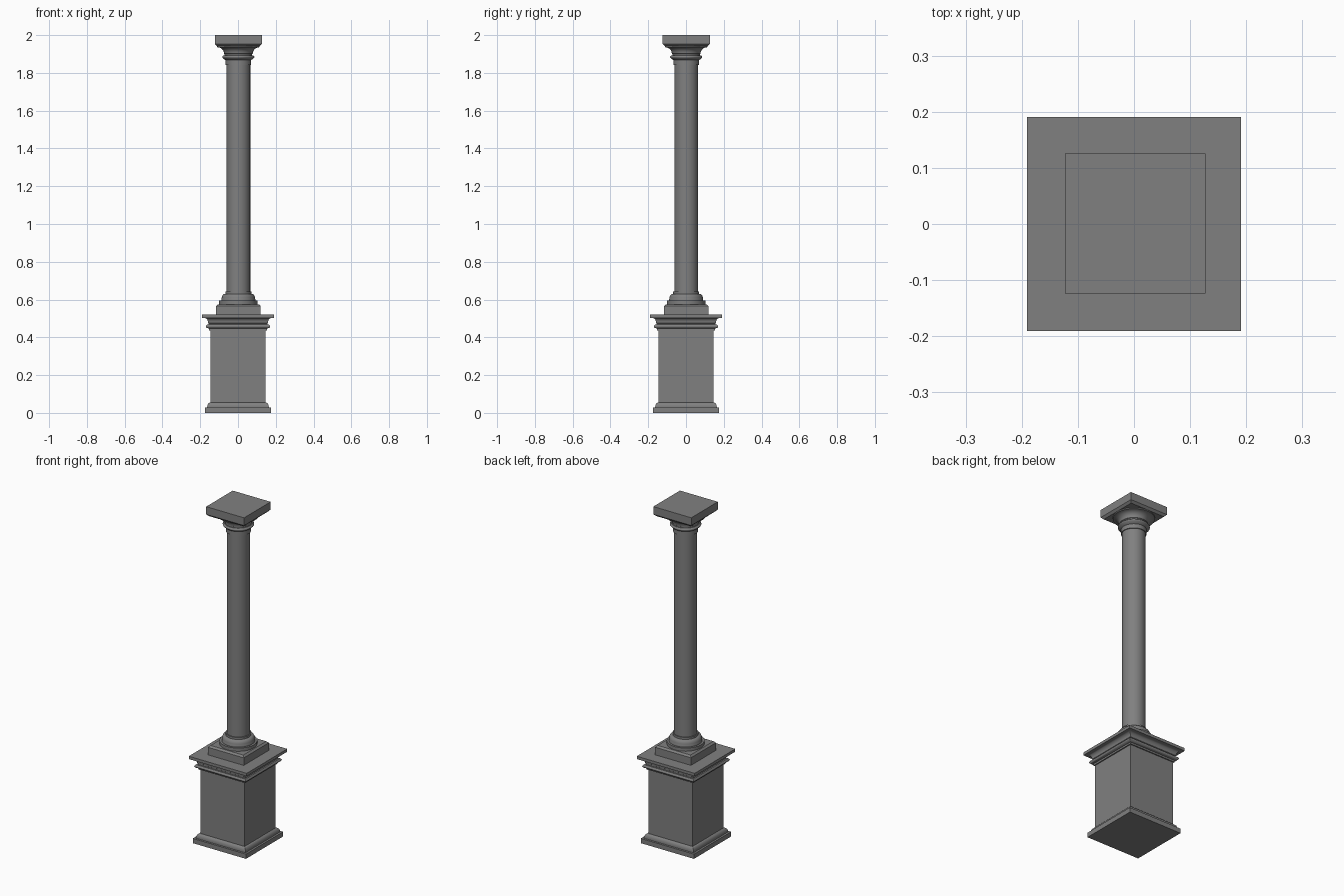
import bpy, bmesh, math

cube = bpy.data.objects.get("Cube")
if cube:
    bpy.data.objects.remove(cube)

stone = bpy.data.materials.new("grey stone")
stone.use_nodes = True
colour = (0.216, 0.216, 0.216, 1)
stone.diffuse_color = colour
stone.node_tree.nodes["Principled BSDF"].inputs["Base Color"].default_value = colour


def arc(r0, z0, r1, z1, steep_first, n=6):
    """Quarter ellipse from one profile point to another."""
    pts = []
    for i in range(n + 1):
        a = math.pi / 2 * i / n
        s, c = math.sin(a), 1 - math.cos(a)
        u, v = (c, s) if steep_first else (s, c)
        pts.append((r0 + (r1 - r0) * u, z0 + (z1 - z0) * v))
    return pts


def bead(r, z0, z1, bulge, n=8):
    """Half-round moulding standing out from radius r."""
    return [(r + bulge * math.sin(math.pi * i / n), z0 + (z1 - z0) * i / n)
            for i in range(n + 1)]


def moulded(name, profile, sides, centre=(0, 0)):
    """Sweep a half-width/height profile around a square or round plan."""
    grow = math.sqrt(2) if sides == 4 else 1
    turn = math.pi / 4 if sides == 4 else 0
    bm = bmesh.new()
    rings = []
    for r, z in profile:
        rings.append([bm.verts.new((
            centre[0] + r * grow * math.cos(turn + math.tau * k / sides),
            centre[1] + r * grow * math.sin(turn + math.tau * k / sides), z))
            for k in range(sides)])
    for low, high in zip(rings, rings[1:]):
        for k in range(sides):
            j = (k + 1) % sides
            bm.faces.new((low[k], low[j], high[j], high[k]))
    bm.faces.new(rings[0][::-1])
    bm.faces.new(rings[-1])
    bmesh.ops.remove_doubles(bm, verts=bm.verts, dist=1e-5)
    bmesh.ops.recalc_face_normals(bm, faces=bm.faces)
    mesh = bpy.data.meshes.new(name)
    bm.to_mesh(mesh)
    bm.free()
    mesh.materials.append(stone)
    obj = bpy.data.objects.new(name, mesh)
    bpy.context.collection.objects.link(obj)
    bpy.ops.object.select_all(action='DESELECT')
    obj.select_set(True)
    bpy.context.view_layer.objects.active = obj
    bpy.ops.object.shade_smooth_by_angle(angle=math.radians(35))
    return obj


SQUARE, ROUND = 4, 48
axis = (0.002, 0.001)

# Pedestal: stepped foot, plain die and projecting cornice
moulded("pedestal_foot",
        [(0.175, 0), (0.175, 0.028), (0.163, 0.028)]
        + arc(0.163, 0.032, 0.147, 0.055, True), SQUARE)
moulded("pedestal_die", [(0.146, 0.05), (0.146, 0.445)], SQUARE)
moulded("pedestal_cornice",
        [(0.146, 0.437), (0.153, 0.437), (0.153, 0.447)]
        + bead(0.164, 0.449, 0.467, 0.006)
        + [(0.155, 0.467), (0.155, 0.474)]
        + arc(0.158, 0.476, 0.178, 0.503, True)
        + [(0.191, 0.503), (0.191, 0.52)], SQUARE)

# Column base: square plinth under round mouldings
moulded("base_plinth",
        [(0.118, 0.515), (0.118, 0.565), (0.108, 0.575)], SQUARE, axis)
moulded("base_mouldings",
        [(0.102, 0.57), (0.102, 0.594), (0.09, 0.594), (0.09, 0.602)]
        + arc(0.089, 0.604, 0.072, 0.63, True)
        + [(0.069, 0.63), (0.069, 0.642), (0.063, 0.642)], ROUND, axis)

# Shaft
moulded("column_shaft", [(0.063, 0.635), (0.063, 1.85)], ROUND, axis)

# Capital: necking, bead and flared bell under a square slab
moulded("capital_mouldings",
        [(0.063, 1.843), (0.068, 1.843), (0.068, 1.868), (0.075, 1.872)]
        + bead(0.078, 1.875, 1.893, 0.007)
        + [(0.073, 1.893), (0.073, 1.9)]
        + arc(0.076, 1.902, 0.112, 1.936, True)
        + [(0.112, 1.945)], ROUND, axis)
moulded("capital_slab",
        [(0.113, 1.942), (0.125, 1.954), (0.125, 2.0)], SQUARE, axis)
